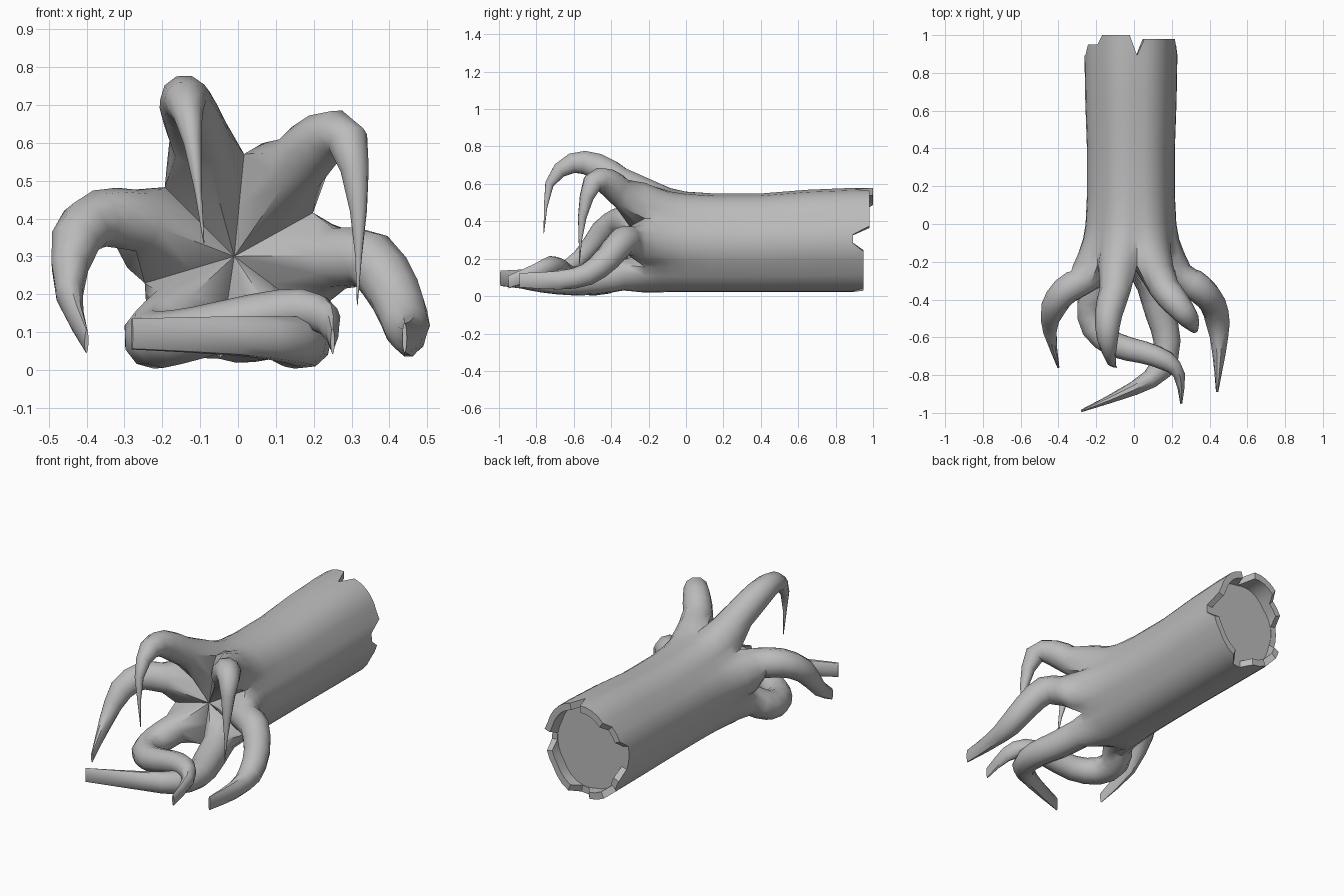
import bpy, bmesh, math
from mathutils import Vector

cube = bpy.data.objects.get("Cube")
if cube:
    bpy.data.objects.remove(cube)

bark = bpy.data.materials.new("grey bark")
bark.use_nodes = True
GREY = (.5, .5, .5, 1)
bark.diffuse_color = GREY
bark.node_tree.nodes["Principled BSDF"].inputs["Base Color"].default_value = GREY

SEG = 6          # arc steps per root
FIRST = -32      # angle where the first root sector starts
CUT_Y = .89      # flat cut face at the back
THICK = .082     # root radius at the trunk

# Roots anticlockwise: sector end angle, flare at the trunk, tip radius, path
ROOTS = [
    (25, .28, .04, [(.265, -.29, .295), (.35, -.345, .29), (.415, -.42, .2),
                    (.445, -.53, .115), (.45, -.68, .085), (.44, -.89, .085)]),
    (82, .25, .006, [(.16, -.34, .545), (.225, -.42, .61), (.29, -.5, .605),
                     (.318, -.555, .42), (.315, -.57, .17)]),
    (138, .25, .008, [(-.1, -.35, .61), (-.135, -.48, .695), (-.14, -.61, .71),
                      (-.12, -.73, .6), (-.09, -.76, .335)]),
    (195, .28, .036, [(-.27, -.3, .395), (-.365, -.355, .4), (-.43, -.45, .34),
                      (-.445, -.57, .2), (-.4, -.76, .075)]),
    (262, .04, .036, [(-.17, -.34, .14), (-.225, -.43, .09), (-.205, -.55, .08),
                      (-.1, -.64, .1), (.05, -.68, .14), (.17, -.725, .16),
                      (.24, -.8, .13), (.25, -.95, .075)]),
    (328, .02, .042, [(.1, -.34, .11), (.14, -.48, .085), (.175, -.62, .075),
                      (.14, -.77, .08), (0, -.87, .09), (-.28, -.99, .095)]),
]

# Angle, lobe height and flare for each vertex around the trunk
around, start = [], FIRST
for end, flare, _, _ in ROOTS:
    for k in range(SEG):
        t = k / SEG
        around.append((math.radians(start + (end - start) * t), math.sin(math.pi * t), flare))
    start = end


def bark_end(angle):
    """How far the broken bark reaches past the cut face."""
    d = math.degrees(angle) % 360
    for low, high, y in ((14, 76, .98), (88, 136, 1), (136, 160, .95),
                         (196, 222, .95), (236, 264, .95), (292, 350, .95)):
        if low <= d <= high:
            return y
    return CUT_Y + .003


def trunk_ring(bm, radius, flare, scale, y_at):
    """Lobed oval ring resting just above the ground."""
    ring = []
    for angle, lobe, f in around:
        s = radius * scale * (.975 + .04 * lobe + f * flare * lobe)
        ring.append(bm.verts.new((.87 * s * math.cos(angle) - .017, y_at(angle),
                                  radius + .02 + s * math.sin(angle))))
    return ring


def bridge(bm, a, b):
    for i in range(len(a)):
        j = (i + 1) % len(a)
        bm.faces.new((a[i], a[j], b[j], b[i]))


def smooth_path(points, steps=2):
    """Catmull-Rom resampling of the path."""
    p = [Vector(q) for q in points]
    p = [2 * p[0] - p[1]] + p + [2 * p[-1] - p[-2]]
    out = []
    for a, b, c, d in zip(p, p[1:], p[2:], p[3:]):
        for k in range(steps):
            t = k / steps
            out.append((2 * b + (c - a) * t + (2 * a - 5 * b + 4 * c - d) * t * t
                        + (3 * b - a - 3 * c + d) * t ** 3) / 2)
    return out + [p[-2]]


def grow_root(bm, base, theta, points, tip):
    """Loft from a wedge of the trunk end along the root path."""
    path = smooth_path(points)
    up = Vector((math.cos(theta), 0, math.sin(theta)))
    n, last, ring = len(base), len(path) - 1, base
    for i, pos in enumerate(path):
        tangent = (path[min(i + 1, last)] - path[max(i - 1, 0)]).normalized()
        if i == 0:
            tangent = (tangent + Vector((0, -.7, 0))).normalized()
        up = (up - tangent * up.dot(tangent)).normalized()
        side = tangent.cross(up)
        radius = THICK + (tip - THICK) * (i / last) ** 1.5
        flat = (.15, .45, .7, .85)[last - i] if last - i < 4 else 1   # blade-like tip
        new = []
        for k in range(n):
            a = math.tau * (k - SEG / 2) / n
            off = (up * math.cos(a) + side * math.sin(a)) * radius
            new.append(bm.verts.new(pos + Vector((off.x * flat, off.y * flat, off.z))))
        bridge(bm, ring, new)
        ring = new
    bm.faces.new(ring)


bm = bmesh.new()

# Recessed cut face, broken bark rim, then the trunk forward to the crotches
BACK = .28
rings = [trunk_ring(bm, BACK, 0, .86, lambda a: CUT_Y),
         trunk_ring(bm, BACK, 0, .86, bark_end),
         trunk_ring(bm, BACK, 0, 1, bark_end)]
bm.faces.new(rings[0])
for y, radius, flare in ((CUT_Y, BACK, 0), (.65, .275, 0), (.4, .265, 0), (.15, .265, 0),
                         (0, .268, .08), (-.08, .272, .25), (-.15, .278, .55), (-.22, .28, 1)):
    rings.append(trunk_ring(bm, radius, flare, 1, lambda a: y))
for a, b in zip(rings, rings[1:]):
    bridge(bm, a, b)

# Roots share the centre point and the creases running out to each crotch
front = rings[-1]
centre = bm.verts.new((-.01, -.25, .3))
creases = [bm.verts.new((v.co + centre.co) / 2) for v in front[::SEG]]
for i, (_, _, tip, points) in enumerate(ROOTS):
    arc = [front[(i * SEG + k) % len(front)] for k in range(SEG + 1)]
    base = arc + [creases[(i + 1) % len(ROOTS)], centre, creases[i]]
    grow_root(bm, base, around[i * SEG + SEG // 2][0], points, tip)

bmesh.ops.recalc_face_normals(bm, faces=bm.faces)
mesh = bpy.data.meshes.new("fallen_trunk_with_roots")
bm.to_mesh(mesh)
bm.free()
log = bpy.data.objects.new("fallen_trunk_with_roots", mesh)
bpy.context.collection.objects.link(log)
mesh.materials.append(bark)

bpy.context.view_layer.objects.active = log
log.select_set(True)
bpy.ops.object.shade_smooth_by_angle(angle=math.radians(40))
